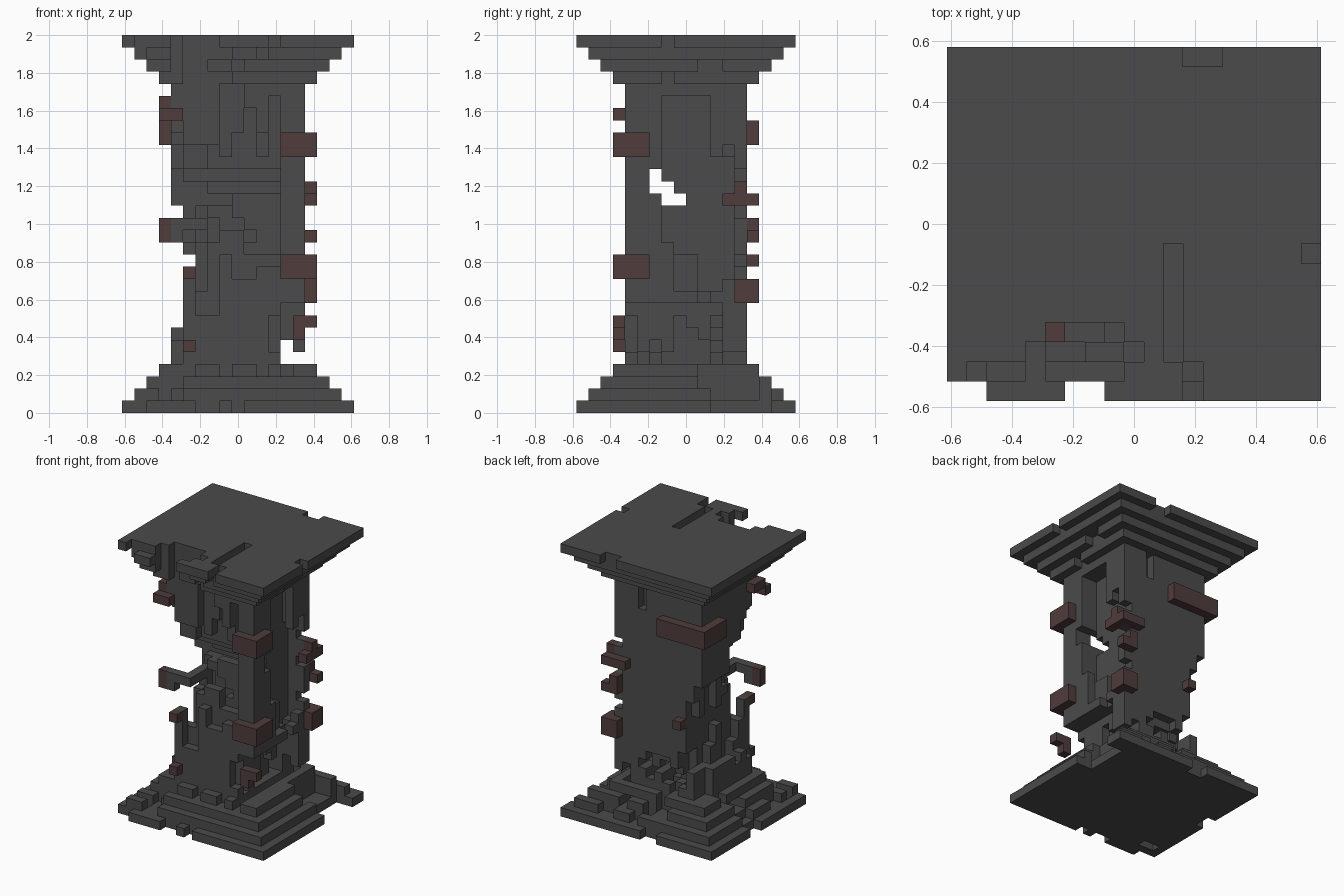
import bpy, bmesh, random
from mathutils import Vector

random.seed(11)
old = bpy.data.objects.get("Cube")
if old:
    bpy.data.objects.remove(old, do_unlink=True)

NX, NY, NZ = 19, 18, 31
CELL = 2 / NZ
blocks = {}          # (i, j, k) -> part name


def cells(x, y, z):
    """Grid cells of a box given as half-open ranges."""
    return [(i, j, k) for i in range(*x) for j in range(*y) for k in range(*z)]


def fill(part, x, y, z):
    for c in cells(x, y, z):
        blocks[c] = part


def cut(x, y, z):
    for c in cells(x, y, z):
        blocks.pop(c, None)


def chip(x, y, z, count, reach=3):
    """Knock small random boxes out of a region."""
    for _ in range(count):
        i, j, k = (random.randrange(*r) for r in (x, y, z))
        cut((i, min(i + random.randint(1, reach), x[1])),
            (j, min(j + random.randint(1, reach), y[1])), (k, k + 1))


# Stepped base and capital, straight shaft
for s in range(4):
    ring = (s, NX - s), (s, NY - s)
    fill("base", *ring, (s, s + 1))
    fill("capital", *ring, (NZ - 1 - s, NZ - s))
fill("shaft", (4, 15), (4, 14), (4, 27))

# Collapsed front right corner: tall stumps below, hanging remains above
for i in range(4, 13):
    for j in range(4, 14):
        d = (j - 4) * 1.5 + (i - 4) * 0.7
        low = 7.5 + 1.1 * d + random.uniform(-2.5, 2.5)
        high = 25 - 1.1 * d + random.uniform(-2.5, 2.5)
        if j < 6 and i > 7:
            high += random.randint(2, 7)
        if low < high:
            cut((i, i + 1), (j, j + 1), (max(4, round(low)), min(27, round(high))))
fill("shaft", (5, 6), (4, 5), (4, 12))

# Worn right face and right back edge
cut((4, 5), (4, 14), (7, 17))
for j in range(4, 14):
    cut((4, 5), (j, j + 1), (random.randint(4, 7), 7))
for j in range(6, 14):
    cut((5, 6), (j, j + 1), (random.randint(6, 12), random.randint(13, 17)))
cut((5, 6), (11, 14), (7, 12))
cut((6, 7), (12, 14), (5, 9))

# Jagged groove in the left face and thinned left back corner
for j in range(7, 11):
    for i in range(13, 15):
        cut((i, i + 1), (j, j + 1), (random.randint(9, 14), 26))
for j in range(10, 13):
    for i in range(12, 15):
        if i > 12 or random.random() < 0.3:
            cut((i, i + 1), (j, j + 1),
                (random.randint(7, 12), random.randint(20, 25)))
cut((11, 12), (13, 14), (24, 27))
for k in (12, 16, 19):
    cut((14, 15), (11, 14), (k, k + 1))

# Undercut along the back and left foot
for i in range(6, 13):
    for j in (11, 12, 13):
        cut((i, i + 1), (j, j + 1),
            (random.randint(4, 6), random.randint(6, 8)))
cut((13, 14), (3, 14), (3, 6))
cut((14, 15), (3, 14), (4, 5))
cut((13, 15), (4, 12), (4, 9))
for j in range(4, 12):
    cut((12, 13), (j, j + 1), (random.randint(4, 5), random.randint(5, 8)))

# Hole that runs right through the shaft
for j, k, n in ((6, 18, 2), (7, 17, 2), (8, 17, 1)):
    cut((4, 15), (j, j + 1), (k, k + n))

# Broken capital: front bite, slot and rim nicks
for j, a, b in ((0, 0, 8), (1, 1, 9), (2, 4, 10), (3, 5, 9)):
    cut((a, b), (j, j + 1), (27, NZ))
fill("capital", (2, 4), (1, 2), (29, 30))
fill("capital", (7, 9), (2, 3), (28, 29))
cut((5, 6), (3, 4), (12, NZ))
cut((11, 12), (2, 8), (29, NZ))
cut((12, 14), (17, 18), (30, NZ))
cut((12, 13), (0, 2), (30, NZ))
cut((18, 19), (7, 8), (30, NZ))
chip((4, 12), (1, 4), (27, 30), 8, 2)
chip((15, 18), (6, 13), (27, 30), 3, 2)

# Broken base: rim notches, missing side piece, worn steps
cut((0, 2), (0, 1), (0, 4))
cut((6, 8), (0, 1), (0, 4))
cut((9, 10), (0, 1), (0, 2))
cut((0, 1), (9, 11), (0, 2))
cut((7, 9), (17, 18), (0, 2))
cut((17, 19), (11, 16), (0, 4))
cut((15, 17), (10, 15), (1, 4))
cut((1, 3), (2, 3), (0, 4))
chip((1, 12), (1, 4), (1, 4), 20, 2)
chip((1, 4), (2, 12), (1, 4), 14, 2)
chip((4, 15), (14, 17), (1, 4), 16, 2)

# Drifting pieces of the broken corner
fill("shaft", (4, 7), (4, 5), (15, 16))
fill("shaft", (6, 7), (5, 8), (15, 16))
fill("shaft", (4, 5), (4, 5), (14, 15))

# Red trim: two corner clasps, a back clasp and scattered fragments
for k in (11, 21):
    fill("trim", (13, 16), (3, 6), (k, k + 2))
fill("trim", (3, 9), (14, 15), (22, 24))
fill("trim", (3, 4), (11, 15), (22, 24))
fragments = (
    ((3, 4), (4, 5), (14, 16)), ((3, 5), (3, 4), (24, 25)),
    ((3, 4), (4, 6), (25, 26)), ((5, 6), (3, 4), (11, 12)),
    ((5, 6), (3, 4), (5, 6)), ((14, 15), (3, 4), (6, 8)),
    ((14, 16), (3, 4), (7, 8)), ((15, 16), (12, 15), (17, 18)),
    ((13, 16), (14, 15), (17, 18)), ((15, 16), (13, 14), (18, 19)),
    ((14, 16), (14, 15), (14, 15)), ((14, 15), (14, 15), (15, 16)),
    ((14, 16), (13, 15), (9, 11)), ((6, 7), (14, 15), (12, 13)),
)
for f in fragments:
    fill("trim", *f)


def material(name, rgb):
    m = bpy.data.materials.new(name)
    m.use_nodes = True
    color = (*rgb, 1)
    m.diffuse_color = color
    m.node_tree.nodes["Principled BSDF"].inputs["Base Color"].default_value = color
    return m


stone = material("dark grey stone", (0.07, 0.07, 0.07))
red = material("dull red stone", (0.08, 0.045, 0.045))

# Skin each part with the block sides that are open to the air
AXES = [Vector(v) for v in ((1, 0, 0), (0, 1, 0), (0, 0, 1))]


def build(part, mat):
    bm = bmesh.new()
    for c, owner in blocks.items():
        if owner != part:
            continue
        mid = Vector(c) + Vector((0.5, 0.5, 0.5)) - Vector((NX / 2, NY / 2, 0))
        for a in range(3):
            for side in (-1, 1):
                n = AXES[a] * side
                if tuple(int(p + q) for p, q in zip(c, n)) in blocks:
                    continue
                u, v = AXES[(a + 1) % 3] / 2, AXES[(a + 2) % 3] * side / 2
                ring = (-u - v, u - v, u + v, v - u)
                bm.faces.new([bm.verts.new((mid + n / 2 + r) * CELL) for r in ring])
    bmesh.ops.remove_doubles(bm, verts=bm.verts, dist=CELL / 100)
    bmesh.ops.dissolve_limit(bm, angle_limit=0.01, verts=bm.verts, edges=bm.edges)
    mesh = bpy.data.meshes.new(part)
    bm.to_mesh(mesh)
    bm.free()
    mesh.materials.append(mat)
    bpy.context.collection.objects.link(bpy.data.objects.new(part, mesh))


for part in ("base", "shaft", "capital"):
    build(part, stone)
build("trim", red)
